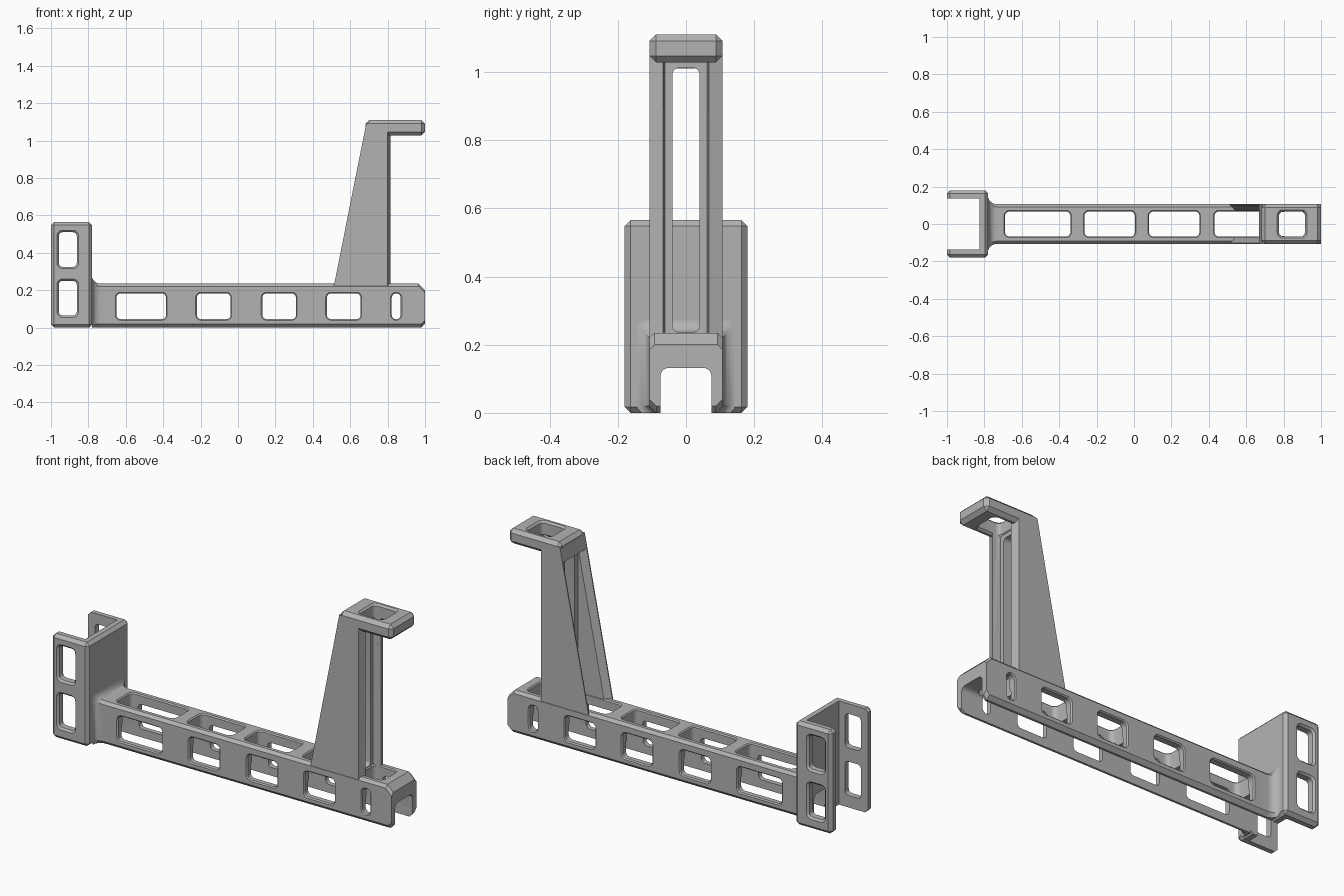
import bpy, bmesh, math

if "Cube" in bpy.data.objects:
    bpy.data.objects.remove(bpy.data.objects["Cube"])

grey = bpy.data.materials.new("plain grey")
grey.use_nodes = True
grey.diffuse_color = (0.45, 0.45, 0.45, 1)
grey.node_tree.nodes["Principled BSDF"].inputs["Base Color"].default_value = (0.45, 0.45, 0.45, 1)


def finish(bm, name):
    bmesh.ops.recalc_face_normals(bm, faces=bm.faces[:])
    mesh = bpy.data.meshes.new(name)
    bm.to_mesh(mesh)
    bm.free()
    mesh.materials.append(grey)
    ob = bpy.data.objects.new(name, mesh)
    bpy.context.collection.objects.link(ob)
    return ob


def loft(name, sections):
    """Closed solid through a list of equal-length point rings."""
    bm = bmesh.new()
    rings = [[bm.verts.new(p) for p in s] for s in sections]
    n = len(rings[0])
    for a, b in zip(rings, rings[1:]):
        for i in range(n):
            j = (i + 1) % n
            bm.faces.new((a[i], a[j], b[j], b[i]))
    bm.faces.new(rings[0])
    bm.faces.new(rings[-1])
    return finish(bm, name)


def box(name, x, y, z, bevel=0):
    bm = bmesh.new()
    bmesh.ops.create_cube(bm, size=1)
    for v in bm.verts:
        for k, (lo, hi) in enumerate((x, y, z)):
            v.co[k] = hi if v.co[k] > 0 else lo
    if bevel:
        bmesh.ops.bevel(bm, geom=bm.edges[:], offset=bevel, segments=1, affect='EDGES')
    return finish(bm, name)


def rounded(u, v, r, grow=0, steps=5):
    """Rounded rectangle outline as (u, v) points."""
    pts = []
    r = r + grow
    for k, (su, sv) in enumerate(((1, 1), (0, 1), (0, 0), (1, 0))):
        cu = u[1] + grow - r if su else u[0] - grow + r
        cv = v[1] + grow - r if sv else v[0] - grow + r
        for i in range(steps + 1):
            a = math.pi / 2 * (k + i / steps)
            pts.append((cu + r * math.cos(a), cv + r * math.sin(a)))
    return pts


def window(axis, u, v, w, r=0.02, rim=(0.01, 0.01)):
    """Rounded cutter along an axis from w[0] to w[1], flared at each end."""
    place = {'x': lambda p, d: (d, p[0], p[1]),
             'y': lambda p, d: (p[0], d, p[1]),
             'z': lambda p, d: (p[0], p[1], d)}[axis]
    e = 0.005
    levels = [(w[0] - e, rim[0] + e if rim[0] else 0), (w[0] + rim[0], 0),
              (w[1] - rim[1], 0), (w[1] + e, rim[1] + e if rim[1] else 0)]
    return loft("cutter", [[place(p, d) for p in rounded(u, v, r, g)] for d, g in levels])


def cut(ob, cutters):
    bpy.context.view_layer.objects.active = ob
    for c in cutters:
        m = ob.modifiers.new("cut", 'BOOLEAN')
        m.operation, m.solver, m.object = 'DIFFERENCE', 'EXACT', c
        bpy.ops.object.modifier_apply(modifier=m.name)
        bpy.data.objects.remove(c)


def channel():
    return window('x', (-0.075, 0.075), (-0.1, 0.132), (-1.1, 1.1), 0.025, (0, 0))


HALF = 0.107    # half width of beam, column and lip
BACK = 0.7      # sloped-side face of the column web


# Beam with a flared root and a chamfered free end
def beam_ring(x, hw, top, low=0):
    c, d = 0.015, 0.02
    half = [(hw - d, low), (hw, low + d), (hw, top - c), (hw - c, top)]
    return [(x, y, z) for y, z in half] + [(x, -y, z) for y, z in reversed(half)]


rings = []
for i in range(7):
    a = math.pi / 2 * i / 6
    g = 0.043 * (1 - math.sin(a))
    rings.append(beam_ring(-0.735 - 0.046 * math.cos(a), HALF + g, 0.235 + g))
rings += [beam_ring(0.965, HALF, 0.235), beam_ring(0.98, HALF, 0.22), beam_ring(1, HALF, 0.2, 0.02)]
beam = loft("beam", rings)
side_windows = [(-0.65, -0.385), (-0.22, -0.04), (0.13, 0.31), (0.475, 0.655), (0.822, 0.87)]
top_windows = [(-0.69, -0.34), (-0.265, 0.005), (0.08, 0.35), (0.43, BACK), (0.775, 0.915)]
cut(beam, [channel()]
    + [window('y', x, (0.045, 0.183), (-HALF, HALF), 0.023, (0.006, 0.006)) for x in side_windows]
    + [window('z', x, (-0.067, 0.067), (0.1, 0.235), 0.025, (0, 0.006)) for x in top_windows])

# Clamp: upright C-shaped jaw at the end of the beam
clamp = box("clamp", (-1, -0.78), (-0.18, 0.18), (0, 0.565), 0.017)
cut(clamp, [box("cutter", (-1.1, -0.825), (-0.137, 0.137), (-0.1, 0.7)), channel()]
    + [window('y', (-0.958, -0.862), z, (-0.18, 0.18)) for z in ((0.065, 0.25), (0.325, 0.51))]
    + [window('x', (-0.028, 0.028), (0.362, 0.418), (-0.825, -0.78), 0.028, (0.004, 0.004))])


# Column: tapering upright, grooved on the lip side
def slope(z):
    return 0.515 + (z - 0.235) * 0.199


def mirrored(half, z):
    return [(x, y, z) for x, y in half] + [(x, -y, z) for x, y in reversed(half)]


def column_ring(z):
    return mirrored([(slope(z), HALF), (0.8, HALF), (0.815, 0.067), (0.77, 0.062)], z)


def pocket_ring(z):
    s = slope(z)
    return mirrored([(s - 0.05, 0.155), (s + 0.029, 0.07), (BACK, 0.07)], z)


column = loft("column", [column_ring(0.222), column_ring(1.09)])
cut(column, [loft("cutter", [pocket_ring(0.2), pocket_ring(1.01)]),
             window('x', (-0.04, 0.04), (0.237, 1.012), (0.68, 0.79), 0.02, (0, 0)),
             window('z', (0.775, 0.915), (-0.066, 0.066), (0.9, 1.2), 0.02, (0, 0))])

# Lip: hooked plate at the top of the column
lip = box("lip", (0.682, 1), (-HALF, HALF), (1.028, 1.11), 0.019)
cut(lip, [window('z', (0.775, 0.915), (-0.066, 0.066), (1.028, 1.11), 0.02)])

# Smooth rounded corners, keep hard edges
bpy.ops.object.select_all(action='DESELECT')
for ob in (beam, clamp, column, lip):
    ob.select_set(True)
    bpy.context.view_layer.objects.active = ob
bpy.ops.object.shade_smooth_by_angle(angle=math.radians(30))
